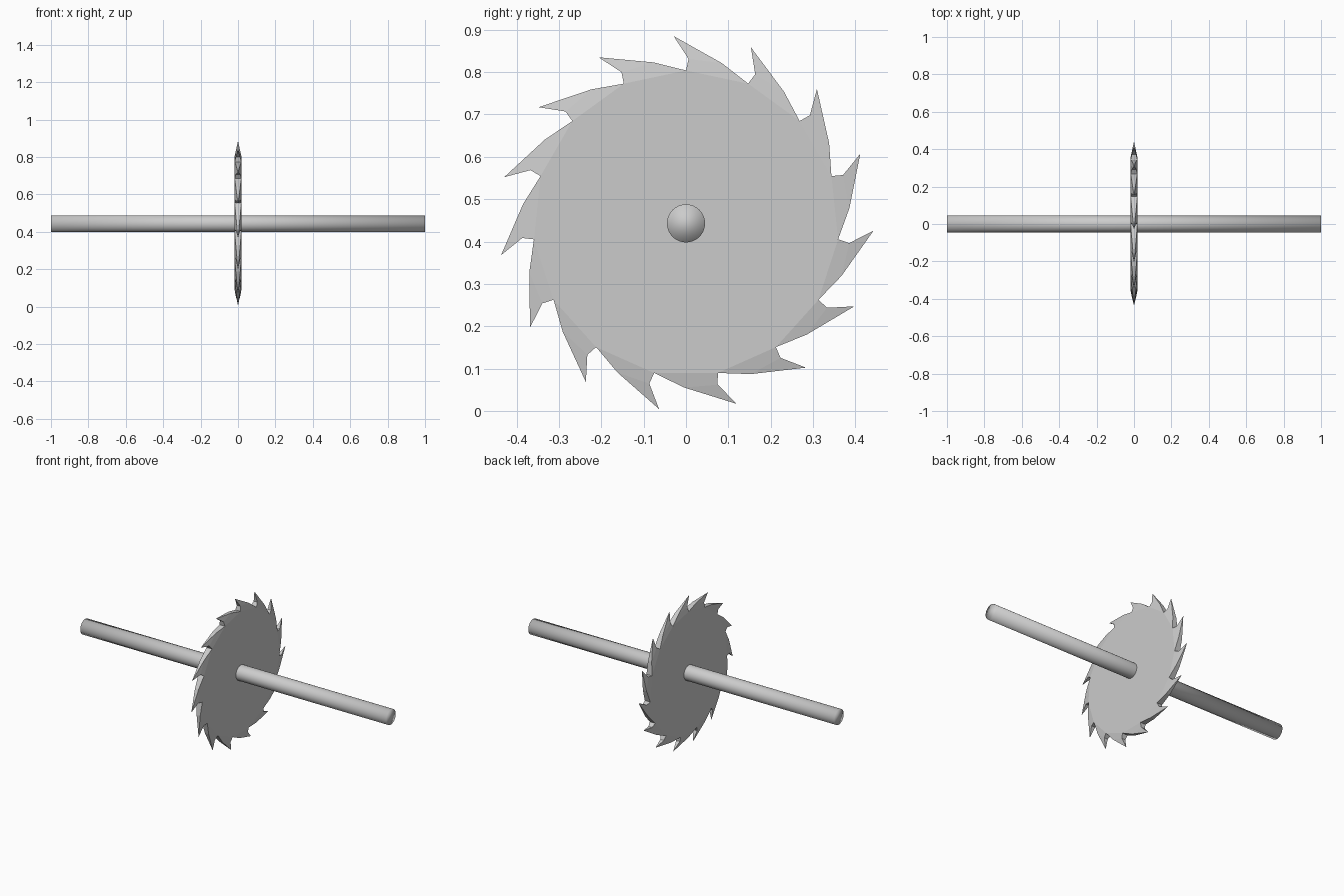
import bpy, bmesh, math
from mathutils import Matrix, Vector

if "Cube" in bpy.data.objects:
    bpy.data.objects.remove(bpy.data.objects["Cube"])

CZ = 0.443        # hub height
N = 15            # teeth
R = 0.361         # disc corner radius
H = 0.018         # half thickness of disc
HM = 0.012        # half thickness half-way up a tooth


def finish(name, bm):
    bmesh.ops.recalc_face_normals(bm, faces=bm.faces)
    me = bpy.data.meshes.new(name)
    bm.to_mesh(me)
    bm.free()
    ob = bpy.data.objects.new(name, me)
    bpy.context.collection.objects.link(ob)
    ob.location.z = CZ
    return ob


# toothed blade: 15-sided disc whose rim faces are drawn out into hooked points
bm = bmesh.new()
step = 2 * math.pi / N


def spun(k, x, y, z):
    a = k * step
    return bm.verts.new((x, y * math.cos(a) + z * math.sin(a),
                         z * math.cos(a) - y * math.sin(a)))


rims = [[spun(k, x, 0, R) for k in range(N)] for x in (-H, H)]
for rim in rims:
    bm.faces.new(rim)
for k in range(N):
    j = (k + 1) % N
    base = [rims[0][k], rims[0][j], rims[1][j], rims[1][k]]
    mid = [spun(k, x, y, z) for x, y, z in
           ((-HM, 0.006, 0.388), (-HM, 0.085, 0.378),
            (HM, 0.085, 0.378), (HM, 0.006, 0.388))]
    tip = spun(k, 0, -0.029, 0.442)
    for i in range(4):
        n = (i + 1) % 4
        bm.faces.new((base[i], base[n], mid[n], mid[i]))
        bm.faces.new((mid[i], mid[n], tip))
finish("saw_blade", bm)

# long axle through the hub
bm = bmesh.new()
bmesh.ops.create_cone(bm, cap_ends=True, segments=32, radius1=0.045,
                      radius2=0.045, depth=2,
                      matrix=Matrix.Rotation(math.pi / 2, 4, 'Y'))
for f in bm.faces:
    f.smooth = True
finish("axle", bm)
